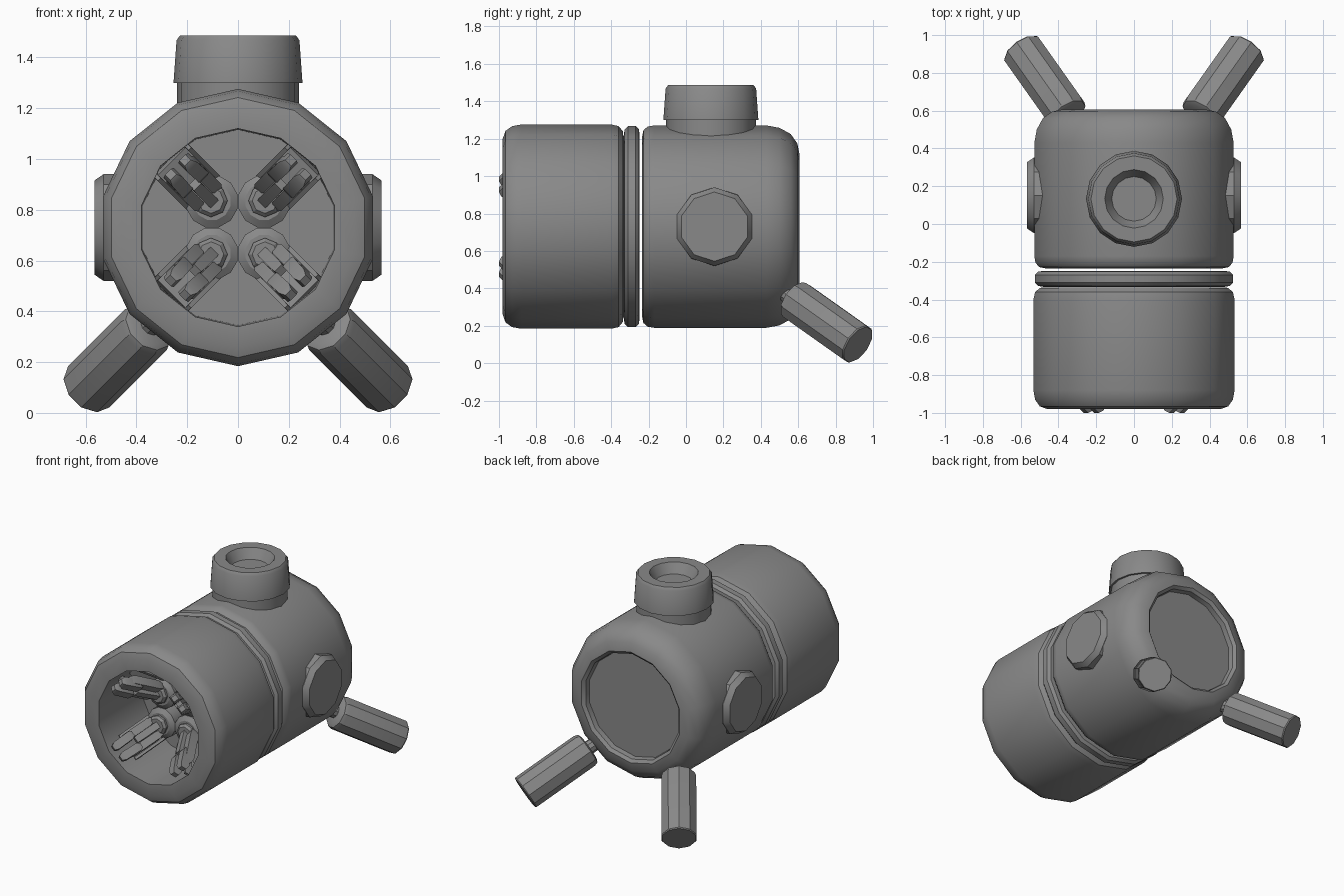
import bpy, bmesh, math
from mathutils import Vector

if "Cube" in bpy.data.objects:
    bpy.data.objects.remove(bpy.data.objects["Cube"])

grey = bpy.data.materials.new("metal_grey")
grey.diffuse_color = (0.25, 0.25, 0.25, 1)
grey.use_nodes = True
grey.node_tree.nodes["Principled BSDF"].inputs["Base Color"].default_value = grey.diffuse_color
CZ = 0.73  # height of the main axis
X, Y, Z = Vector((1, 0, 0)), Vector((0, 1, 0)), Vector((0, 0, 1))


def finish(name, bm, angle=32):
    bmesh.ops.recalc_face_normals(bm, faces=bm.faces)
    me = bpy.data.meshes.new(name)
    bm.to_mesh(me)
    bm.free()
    me.materials.append(grey)
    ob = bpy.data.objects.new(name, me)
    bpy.context.collection.objects.link(ob)
    bpy.ops.object.select_all(action='DESELECT')
    ob.select_set(True)
    bpy.context.view_layer.objects.active = ob
    bpy.ops.object.shade_smooth_by_angle(angle=math.radians(angle))
    return ob


def lathe(name, profile, n, origin, axis, up):
    """Spin (radius, height) points about an axis; both ends are capped."""
    axis = axis.normalized()
    up = (up - axis * up.dot(axis)).normalized()
    side = axis.cross(up)
    bm = bmesh.new()
    rings = []
    for r, h in profile:
        rings.append([bm.verts.new(origin + axis * h + r * (
            up * math.cos(math.tau * i / n) + side * math.sin(math.tau * i / n)))
            for i in range(n)])
    for a, b in zip(rings, rings[1:]):
        for i in range(n):
            j = (i + 1) % n
            bm.faces.new((a[i], a[j], b[j], b[i]))
    bm.faces.new(rings[0])
    bm.faces.new(rings[-1])
    return finish(name, bm)


def bar(name, p, q, wide, w, t, taper=0.6):
    """Slender bar from p to q, swollen in the middle, narrower at both ends."""
    d = (q - p).normalized()
    thick = d.cross(wide).normalized()
    bm = bmesh.new()
    rings = []
    for f, s in ((0, taper), (0.15, 1), (0.85, 1), (1, taper)):
        c = p.lerp(q, f)
        rings.append([bm.verts.new(c + wide * (a * w * s / 2) + thick * (b * t * s / 2))
                      for a, b in ((-1, -1), (1, -1), (1, 1), (-1, 1))])
    for a, b in zip(rings, rings[1:]):
        for i in range(4):
            j = (i + 1) % 4
            bm.faces.new((a[i], a[j], b[j], b[i]))
    bm.faces.new(rings[0])
    bm.faces.new(rings[-1])
    return finish(name, bm)


centre = Vector((0, 0, CZ))

# Hollow front drum
lathe("front_drum", [(0.385, -0.5), (0.39, -0.98), (0.47, -0.98), (0.512, -0.965),
      (0.537, -0.93), (0.546, -0.88), (0.546, -0.40), (0.537, -0.36), (0.51, -0.338),
      (0.48, -0.335)], 14, centre, Y, Z)

# Separate middle ring
lathe("middle_ring", [(0.49, -0.333), (0.52, -0.328), (0.538, -0.31), (0.538, -0.27),
      (0.52, -0.252), (0.49, -0.248)], 14, centre, Y, Z)

# Rear body with a recessed back panel
lathe("rear_body", [(0.48, -0.235), (0.515, -0.228), (0.535, -0.205), (0.541, -0.17),
      (0.541, 0.43), (0.528, 0.50), (0.495, 0.56), (0.445, 0.595), (0.385, 0.607),
      (0.365, 0.59), (0.36, 0.555)], 14, centre, Y, Z)

# Top hatch: neck and tapered collar with a stepped hole
hatch = Vector((0, 0.133, 0))
lathe("hatch_neck", [(0.24, 1.10), (0.24, 1.31)], 16, hatch, Z, Y)
lathe("hatch_collar", [(0.235, 1.30), (0.254, 1.30), (0.242, 1.468), (0.228, 1.487),
      (0.155, 1.487), (0.118, 1.42)], 16, hatch, Z, Y)

for s in (-1, 1):
    # Side caps
    lathe("side_cap", [(0.212, 0.40), (0.21, 0.53), (0.185, 0.566)], 10,
          Vector((0, 0.152, CZ)), X * s, Z)
    # Rear thrusters on thin pegs
    base = Vector((0.345 * s, 0.572, 0.345))
    out = Vector((0.5 * s, 0.707, -0.5))
    lathe("thruster", [(0.085, 0), (0.107, 0.01), (0.115, 0.035), (0.115, 0.485),
          (0.110, 0.492)], 10, base, out, Z)
    lathe("thruster_peg", [(0.045, -0.16), (0.045, 0.02)], 10, base, out, Z)

# Four folded claws inside the drum
for sx in (-1, 1):
    for sz in (-1, 1):
        rad = Vector((sx, 0, sz)).normalized()
        tan = rad.cross(Y)

        def at(r, y, t=0.0):
            return centre + rad * r + Y * y + tan * t

        lathe("claw_wrist", [(0.075, -0.02), (0.105, 0), (0.105, 0.09), (0.085, 0.10),
              (0.085, 0.19)], 12, at(0.145, -0.69), Y, rad)
        bar("claw_shoe", at(0.15, -0.64), at(0.375, -0.72), tan, 0.18, 0.04, 0.9)
        lathe("claw_hub", [(0.05, 0), (0.065, 0.015), (0.065, 0.05)], 8,
              at(0.15, -0.74), Y, rad)
        bar("claw_middle", at(0.14, -0.72), at(0.24, -0.88), tan, 0.045, 0.04, 0.9)
        for k in (-1, 1):
            bar("claw_finger", at(0.17, -0.71, k * 0.05), at(0.32, -0.93, k * 0.05),
                tan, 0.05, 0.06)
            bar("claw_tip", at(0.245, -0.86, k * 0.045), at(0.335, -0.99, k * 0.04),
                tan, 0.055, 0.06)
            bar("claw_rail", at(0.20, -0.66, k * 0.085), at(0.37, -0.84, k * 0.085),
                tan, 0.018, 0.05, 0.9)
